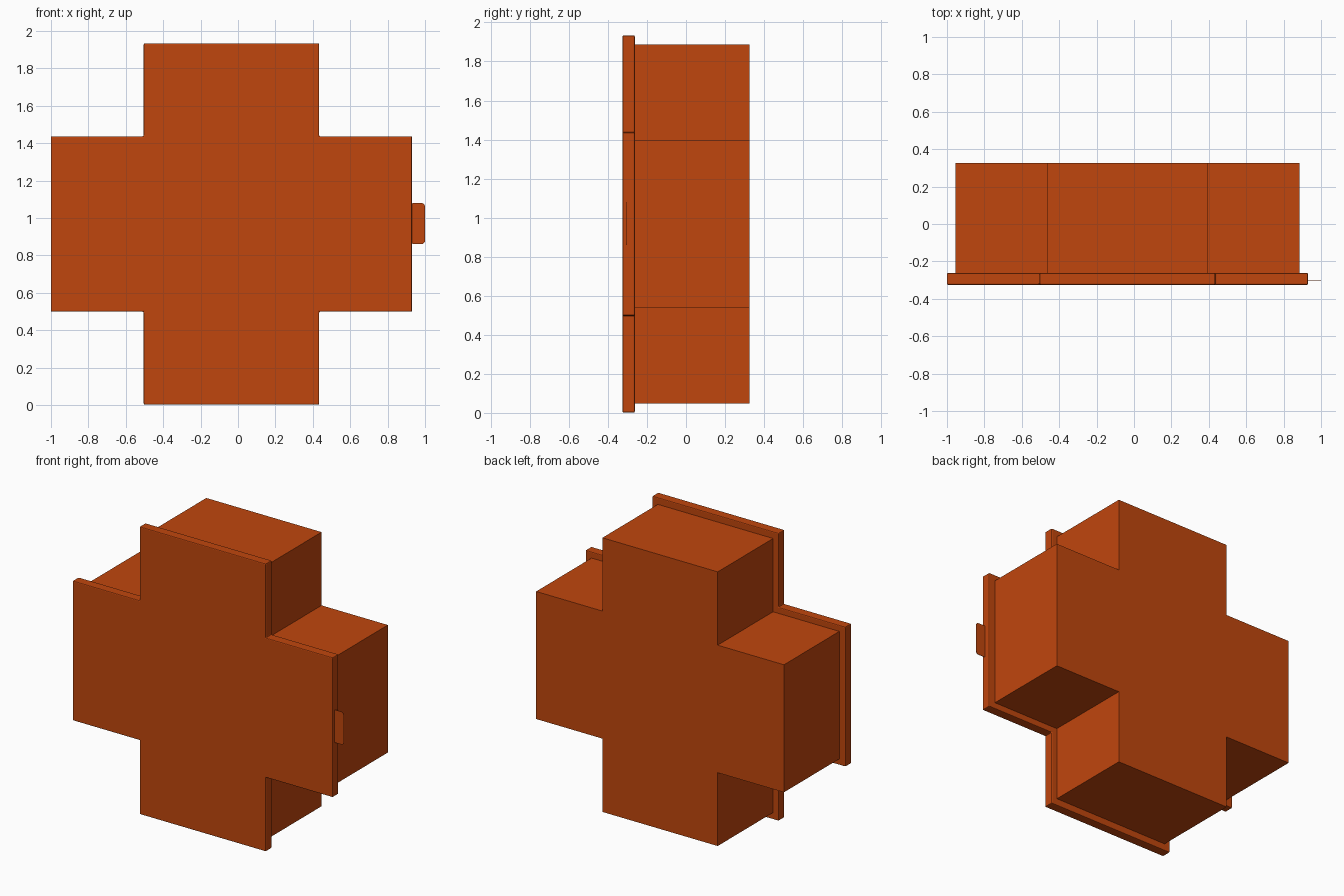
import bpy, bmesh, math

cube = bpy.data.objects.get("Cube")
if cube:
    bpy.data.objects.remove(cube, do_unlink=True)

CX, CZ = -0.035, 0.9675   # centre of the cross

orange = bpy.data.materials.new("burnt orange")
colour = (0.53, 0.061, 0.004, 1)
orange.diffuse_color = colour
orange.use_nodes = True
orange.node_tree.nodes["Principled BSDF"].inputs["Base Color"].default_value = colour


def prism(name, outline, y0, y1):
    """Extrude an x-z outline from y0 to y1."""
    bm = bmesh.new()
    face = bm.faces.new([bm.verts.new((x, y0, z)) for x, z in outline])
    moved = bmesh.ops.extrude_face_region(bm, geom=[face])["geom"]
    bmesh.ops.translate(bm, vec=(0, y1 - y0, 0),
                        verts=[v for v in moved if isinstance(v, bmesh.types.BMVert)])
    bmesh.ops.recalc_face_normals(bm, faces=bm.faces)
    mesh = bpy.data.meshes.new(name)
    bm.to_mesh(mesh)
    bm.free()
    mesh.materials.append(orange)
    obj = bpy.data.objects.new(name, mesh)
    bpy.context.collection.objects.link(obj)
    return obj


def cross(reach, half):
    """Plus-shaped outline, one quarter turned four times."""
    points = []
    for turn in range(4):
        c, s = round(math.cos(turn * math.pi / 2)), round(math.sin(turn * math.pi / 2))
        for x, z in ((reach, -half), (reach, half), (half, half)):
            points.append((CX + c * x - s * z, CZ + s * x + c * z))
    return points


def rounded_rect(cx, cz, hx, hz, r, steps=4):
    points = []
    for i, (sx, sz) in enumerate(((1, 1), (-1, 1), (-1, -1), (1, -1))):
        for k in range(steps + 1):
            a = (i + k / steps) * math.pi / 2
            points.append((cx + sx * (hx - r) + r * math.cos(a),
                           cz + sz * (hz - r) + r * math.sin(a)))
    return points


# Deep box behind the front panel
prism("box_body", cross(0.92, 0.428), -0.265, 0.325)

# Front panel with a softened rim
panel = prism("front_panel", cross(0.9655, 0.469), -0.325, -0.262)
bevel = panel.modifiers.new("soft_rim", "BEVEL")
bevel.width = 0.006
bevel.segments = 2

# Thin pull tab on the side of the panel
prism("pull_tab", rounded_rect(0.96, 0.97, 0.04, 0.11, 0.02), -0.305, -0.302)
